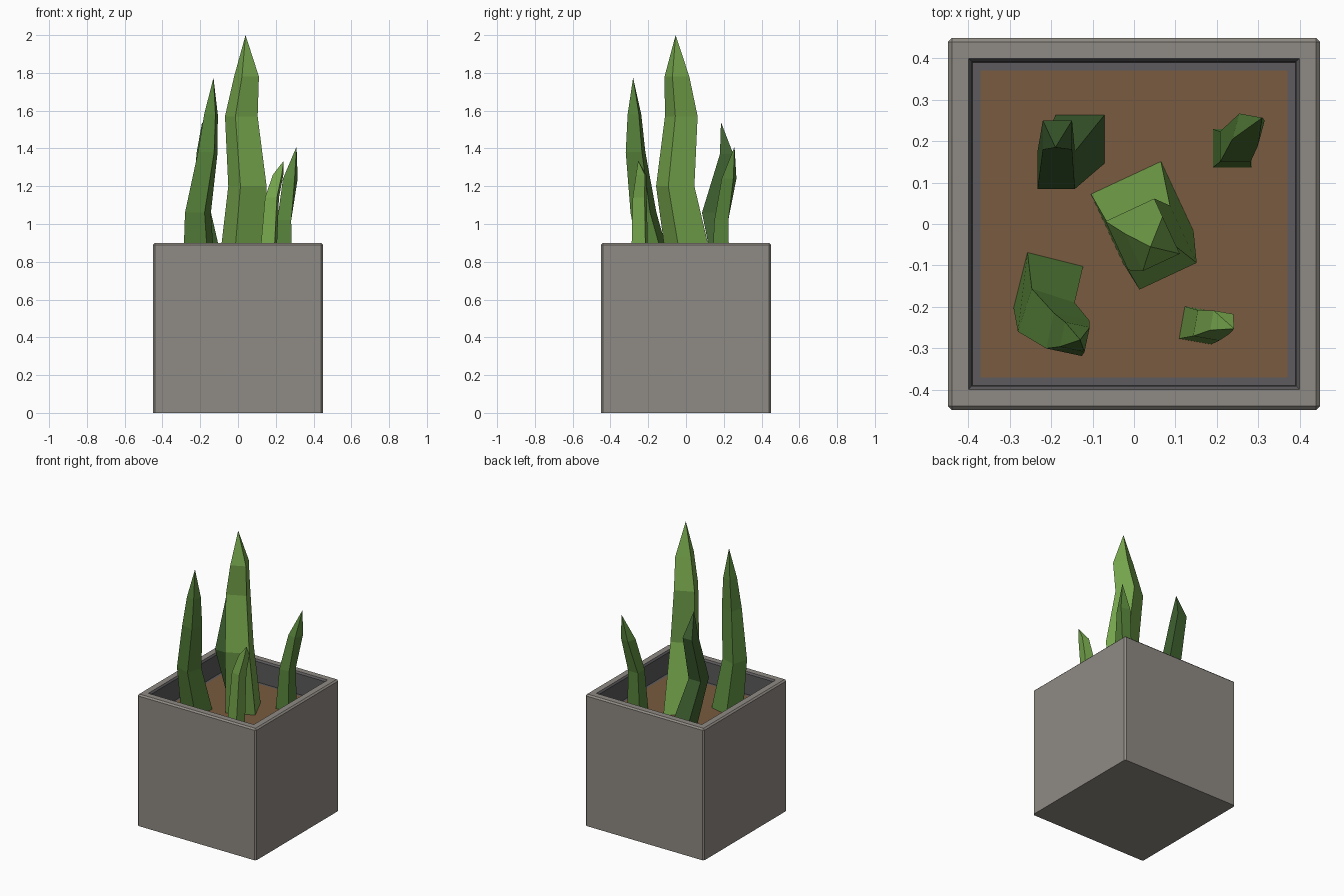
import bpy, bmesh, math
from mathutils import Vector

if "Cube" in bpy.data.objects:
    bpy.data.objects.remove(bpy.data.objects["Cube"])


def material(name, rgb):
    m = bpy.data.materials.new(name)
    m.diffuse_color = (*rgb, 1)
    m.use_nodes = True
    m.node_tree.nodes["Principled BSDF"].inputs["Base Color"].default_value = m.diffuse_color
    return m


STONE = material("stone grey", (0.275, 0.255, 0.23))
INNER = material("dark grey lining", (0.11, 0.105, 0.11))
SOIL = material("soil brown", (0.19, 0.105, 0.05))
LIGHT = material("light green", (0.185, 0.39, 0.075))
MID = material("mid green", (0.095, 0.225, 0.043))
DARK = material("dark green", (0.05, 0.12, 0.03))
SOIL_Z = 0.75


def finish(name, bm, *mats):
    me = bpy.data.meshes.new(name)
    bm.normal_update()
    bm.to_mesh(me)
    bm.free()
    for m in mats:
        me.materials.append(m)
    ob = bpy.data.objects.new(name, me)
    bpy.context.collection.objects.link(ob)
    return ob


def pot():
    # bevelled cube, hollowed from the top by insets
    bm = bmesh.new()
    bmesh.ops.create_cube(bm, size=0.9)
    bmesh.ops.translate(bm, vec=(0, 0, 0.45), verts=bm.verts)
    edges = [e for e in bm.edges if max(v.co.z for v in e.verts) > 0.5]
    bmesh.ops.bevel(bm, geom=edges, offset=0.01, segments=1, affect='EDGES')
    bm.normal_update()
    top = max(bm.faces, key=lambda f: f.calc_center_median().z)
    bmesh.ops.inset_individual(bm, faces=[top], thickness=0.057)
    # sloped inner lip, then the wall down to the soil
    for thickness, z in ((0.012, 0.888), (0.0005, SOIL_Z - 0.002)):
        ring = bmesh.ops.inset_individual(bm, faces=[top], thickness=thickness)["faces"]
        for v in top.verts:
            v.co.z = z
        for f in ring:
            f.material_index = 1
    top.material_index = 1
    finish("pot", bm, STONE, INNER)


def soil():
    bm = bmesh.new()
    bmesh.ops.create_grid(bm, x_segments=1, y_segments=1, size=0.371)
    bmesh.ops.translate(bm, vec=(0, 0, SOIL_Z), verts=bm.verts)
    finish("soil", bm, SOIL)


def leaf(name, mat, rings, tip):
    # four-sided bent spike; ring = (z, centre x, centre y, radius, angle)
    bm = bmesh.new()
    loops = []
    for z, cx, cy, r, a in rings:
        loops.append([bm.verts.new((cx + r * math.cos(math.radians(a + 90 * i)),
                                    cy + r * math.sin(math.radians(a + 90 * i)), z))
                      for i in range(4)])
    bm.faces.new(loops[0][::-1])
    for lo, hi in zip(loops, loops[1:]):
        for i in range(4):
            j = (i + 1) % 4
            bm.faces.new((lo[i], lo[j], hi[j], hi[i]))
    end = bm.verts.new(Vector(tip))
    for i in range(4):
        bm.faces.new((loops[-1][i], loops[-1][(i + 1) % 4], end))
    finish(name, bm, mat)


pot()
soil()
leaf("centre_leaf", LIGHT,
     [(SOIL_Z, 0.02, 0.027, 0.132, -20), (1.2, 0.05, -0.057, 0.108, -20),
      (1.57, 0.0175, -0.025, 0.092, -20), (1.78, 0.045, -0.048, 0.07, -20)],
     (0.04, -0.055, 2.0))
leaf("front_left_leaf", MID,
     [(SOIL_Z, -0.207, -0.153, 0.098, 31), (1.06, -0.212, -0.225, 0.077, 27),
      (1.38, -0.16, -0.267, 0.062, 33), (1.58, -0.143, -0.273, 0.043, 33)],
     (-0.13, -0.28, 1.775))
leaf("back_left_leaf", DARK,
     [(SOIL_Z, -0.13, 0.205, 0.083, 45), (1.06, -0.188, 0.13, 0.064, 45),
      (1.37, -0.185, 0.215, 0.05, 45)],
     (-0.19, 0.185, 1.54))
leaf("front_right_leaf", LIGHT,
     [(SOIL_Z, 0.155, -0.245, 0.056, 35), (1.14, 0.18, -0.245, 0.045, 35),
      (1.26, 0.212, -0.237, 0.034, 35)],
     (0.242, -0.253, 1.335))
leaf("back_right_leaf", MID,
     [(SOIL_Z, 0.237, 0.183, 0.066, 45), (1.02, 0.245, 0.187, 0.052, 45),
      (1.24, 0.277, 0.228, 0.045, 30)],
     (0.31, 0.257, 1.41))
